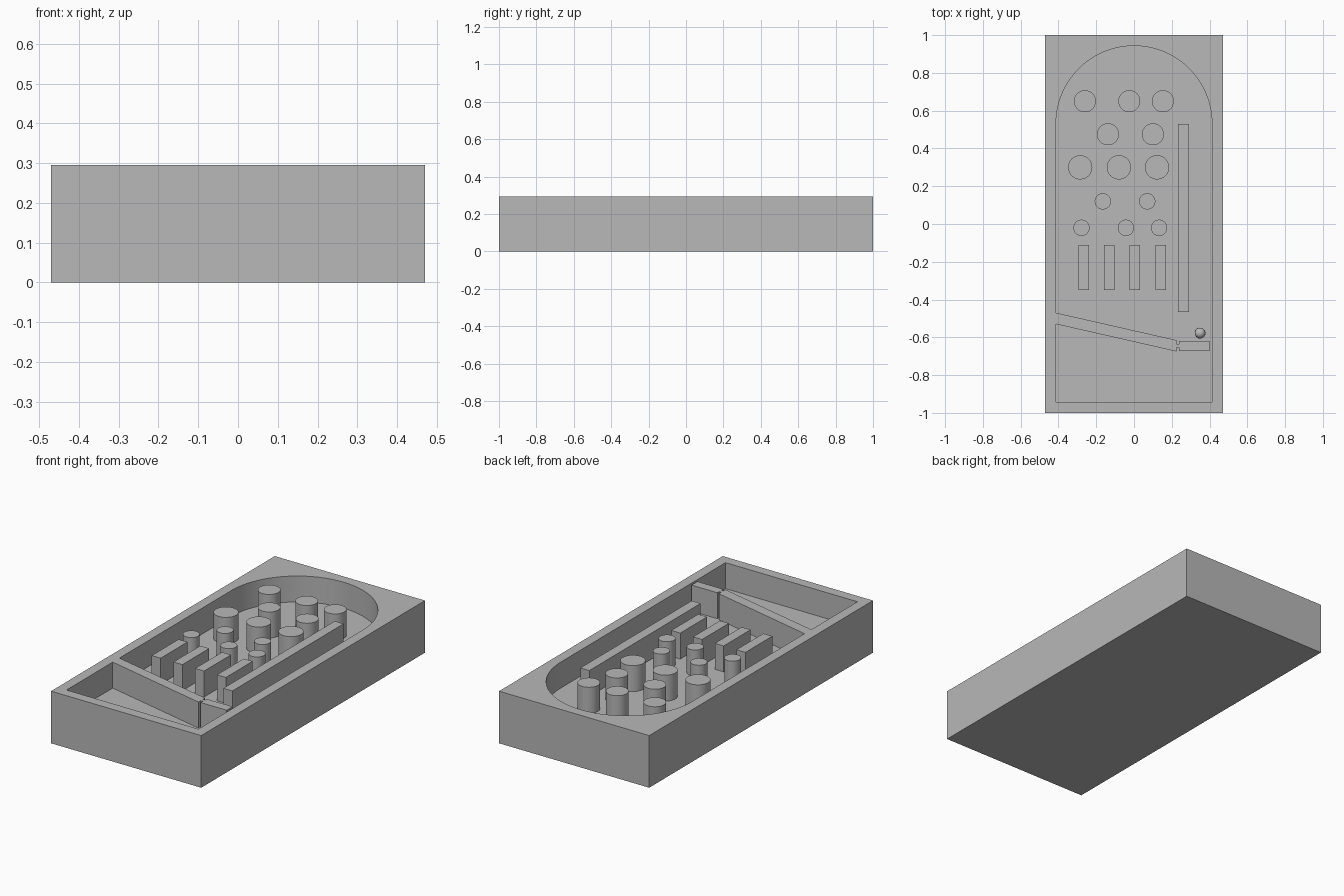
import bpy, bmesh, math

old = bpy.data.objects.get("Cube")
if old:
    bpy.data.objects.remove(old, do_unlink=True)

TOP, FLOOR = 0.295, 0.148
SINK = 0.01  # how far the obstacles reach into the floor

grey = bpy.data.materials.new("plain_grey")
grey.use_nodes = True
colour = (0.48, 0.48, 0.48, 1)
grey.diffuse_color = colour
grey.node_tree.nodes["Principled BSDF"].inputs["Base Color"].default_value = colour


def prism(name, outline, z0, z1):
    """Extrude a flat outline between two heights."""
    bm = bmesh.new()
    base = bm.faces.new([bm.verts.new((x, y, z0)) for x, y in outline])
    out = bmesh.ops.extrude_face_region(bm, geom=[base])
    verts = [g for g in out["geom"] if isinstance(g, bmesh.types.BMVert)]
    bmesh.ops.translate(bm, verts=verts, vec=(0, 0, z1 - z0))
    bmesh.ops.recalc_face_normals(bm, faces=bm.faces)
    mesh = bpy.data.meshes.new(name)
    bm.to_mesh(mesh)
    bm.free()
    obj = bpy.data.objects.new(name, mesh)
    bpy.context.collection.objects.link(obj)
    mesh.materials.append(grey)
    return obj


def box(name, x0, x1, y0, y1):
    return prism(name, [(x0, y0), (x1, y0), (x1, y1), (x0, y1)], FLOOR - SINK, TOP)


def smooth(obj):
    bpy.ops.object.select_all(action="DESELECT")
    obj.select_set(True)
    bpy.context.view_layer.objects.active = obj
    bpy.ops.object.shade_smooth_by_angle(angle=math.radians(30))


def post(name, x, y, radius):
    height = TOP - FLOOR + SINK
    bpy.ops.mesh.primitive_cylinder_add(vertices=48, radius=radius, depth=height,
                                        location=(x, y, TOP - height / 2))
    obj = bpy.context.object
    obj.name = name
    obj.data.materials.append(grey)
    smooth(obj)


# Tray with an arched pocket; the sloping ramp wall is left standing in it
HALF, ARCH_Y, FRONT = 0.413, 0.53, -0.943
tray = prism("tray", [(-0.47, -1), (0.47, -1), (0.47, 1), (-0.47, 1)], 0, TOP)
arch = [(HALF * math.cos(math.pi * i / 64), ARCH_Y + HALF * math.sin(math.pi * i / 64))
        for i in range(65)]
ramp = [(-HALF, -0.47), (0.225, -0.615), (0.225, -0.675), (-HALF, -0.53)]
pocket = prism("pocket_cutter", arch + ramp + [(-HALF, FRONT), (HALF, FRONT)],
               FLOOR, TOP + 0.1)
pocket.hide_render = True
cut = tray.modifiers.new("pocket", "BOOLEAN")
cut.operation = "DIFFERENCE"
cut.solver = "EXACT"
cut.object = pocket
bpy.context.view_layer.objects.active = tray
bpy.ops.object.modifier_apply(modifier="pocket")
bpy.data.objects.remove(pocket, do_unlink=True)
smooth(tray)

# Rows of round posts: y, radius, x positions
rows = [(0.65, 0.058, (-0.26, -0.025, 0.153)),
        (0.475, 0.058, (-0.138, 0.1)),
        (0.3, 0.064, (-0.285, -0.08, 0.122)),
        (0.12, 0.043, (-0.165, 0.07)),
        (-0.02, 0.043, (-0.278, -0.043, 0.133))]
for y, radius, xs in rows:
    for x in xs:
        post("post", x, y, radius)

# Four scoring lane dividers
for i in range(4):
    x = -0.267 + i * 0.136
    box("lane_divider", x - 0.028, x + 0.028, -0.35, -0.11)

# Launch lane wall, plunger and its small hinge pin
box("launch_lane_wall", 0.234, 0.29, -0.465, 0.53)
box("plunger", 0.238, 0.4, -0.673, -0.62)
post("hinge_pin", 0.231, -0.645, 0.011)

# Ball resting on the floor of the launch lane
R = 0.028
bpy.ops.mesh.primitive_uv_sphere_add(segments=32, ring_count=16, radius=R,
                                     location=(0.35, -0.578, FLOOR + R))
ball = bpy.context.object
ball.name = "ball"
ball.data.materials.append(grey)
bpy.ops.object.shade_smooth()
